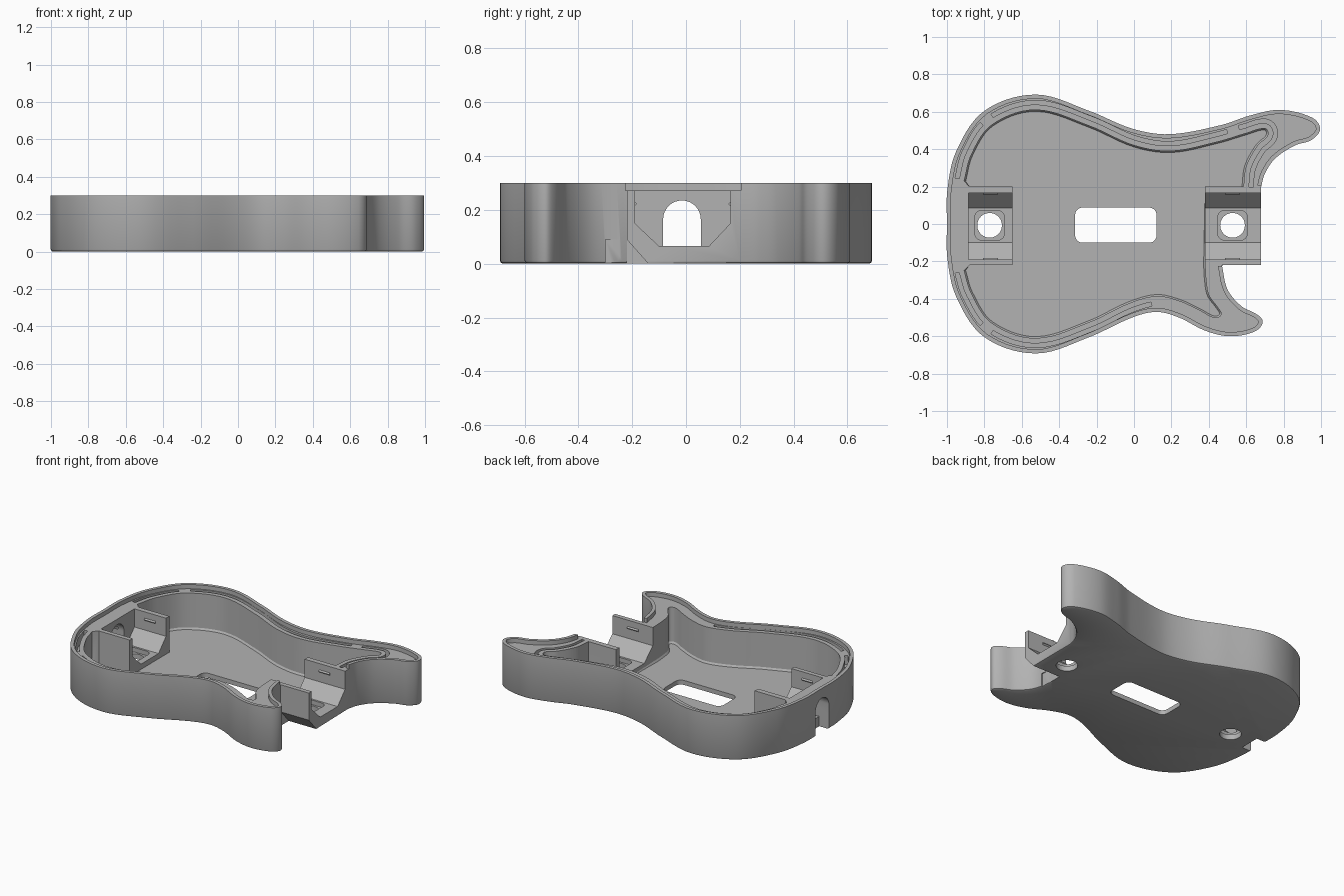
import bpy
import bmesh
import math
from mathutils import Vector
from mathutils.geometry import interpolate_bezier

cube = bpy.data.objects.get("Cube")
if cube:
    bpy.data.objects.remove(cube, do_unlink=True)

grey = bpy.data.materials.new("plain grey")
grey.use_nodes = True
grey.diffuse_color = (0.45, 0.45, 0.45, 1)
grey.node_tree.nodes["Principled BSDF"].inputs["Base Color"].default_value = grey.diffuse_color

HEIGHT, LEDGE, FLOOR = 0.3, 0.272, 0.03
WALL_TOP, WALL_BOTTOM = 0.2, -0.22      # y limits of the two cradles


def smooth_path(points, steps=8):
    """Smooth open path through 2D points."""
    pts = [Vector(p) for p in points]
    last = len(pts) - 1
    tangents = [(pts[min(i + 1, last)] - pts[max(i - 1, 0)]).normalized() for i in range(last + 1)]
    path = []
    for i in range(last):
        reach = (pts[i + 1] - pts[i]).length / 3
        path += interpolate_bezier(pts[i], pts[i] + tangents[i] * reach,
                                   pts[i + 1] - tangents[i + 1] * reach, pts[i + 1], steps)[:-1]
    return [Vector(p[:2]) for p in path] + [pts[-1]]


def offset(path, distance):
    """Shift an open path to its left."""
    result = []
    for i, p in enumerate(path):
        t = (path[min(i + 1, len(path) - 1)] - path[max(i - 1, 0)]).normalized()
        result.append(p + Vector((-t.y, t.x)) * distance)
    return result


def loft(name, rings):
    """Closed solid through rings of 3D points, facing outward."""
    bm = bmesh.new()
    loops = [[bm.verts.new(p) for p in ring] for ring in rings]
    n = len(loops[0])
    for a, b in zip(loops, loops[1:]):
        for i in range(n):
            j = (i + 1) % n
            bm.faces.new((a[i], a[j], b[j], b[i]))
    bm.faces.new(loops[0][::-1])
    bm.faces.new(loops[-1])
    bm.normal_update()
    bmesh.ops.triangulate(bm, faces=bm.faces)
    if bm.calc_volume(signed=True) < 0:
        bmesh.ops.reverse_faces(bm, faces=bm.faces)
    mesh = bpy.data.meshes.new(name)
    bm.to_mesh(mesh)
    bm.free()
    mesh.materials.append(grey)
    obj = bpy.data.objects.new(name, mesh)
    bpy.context.collection.objects.link(obj)
    return obj


def volume(mesh):
    bm = bmesh.new()
    bm.from_mesh(mesh)
    result = bm.calc_volume(signed=True)
    bm.free()
    return result


def carve(target, cutter):
    """Subtract the cutter, accepting only a result of plausible volume."""
    before, removed = volume(target.data), volume(cutter.data)
    cutter.hide_render = True
    for solver in ("EXACT", "MANIFOLD"):
        backup = target.data.copy()
        mod = target.modifiers.new(cutter.name, "BOOLEAN")
        mod.operation, mod.solver, mod.object = "DIFFERENCE", solver, cutter
        bpy.ops.object.modifier_apply(modifier=mod.name)
        if before - removed - 0.001 < volume(target.data) < before:
            break
        target.data = backup
    bpy.data.objects.remove(cutter, do_unlink=True)


def along_z(name, *layers):
    return loft(name, [[(p[0], p[1], z) for p in poly] for poly, z in layers])


def along_x(name, profile, x0, x1):
    return loft(name, [[(x, y, z) for y, z in profile] for x in (x0, x1)])


def rounded_rect(cx, cy, w, h, r):
    poly = []
    for k, (sx, sy) in enumerate(((1, 1), (-1, 1), (-1, -1), (1, -1))):
        for s in range(7):
            a = math.pi / 2 * (k + s / 6)
            poly.append((cx + sx * (w / 2 - r) + r * math.cos(a),
                         cy + sy * (h / 2 - r) + r * math.sin(a)))
    return poly


# Body shell, rounded slightly at the bottom edge
outline = smooth_path([
    (0.68, 0.2), (0.70, 0.27), (0.755, 0.35), (0.86, 0.42), (0.95, 0.45), (0.995, 0.51),
    (0.95, 0.57), (0.78, 0.61), (0.62, 0.58), (0.47, 0.53), (0.19, 0.48), (-0.01, 0.51),
    (-0.24, 0.605), (-0.525, 0.692), (-0.8, 0.605), (-0.95, 0.39), (-0.998, 0.18), (-1, 0),
    (-0.998, -0.18), (-0.95, -0.39), (-0.8, -0.605), (-0.525, -0.692), (-0.24, -0.605),
    (-0.01, -0.5), (0.12, -0.47), (0.24, -0.5), (0.38, -0.57), (0.51, -0.60), (0.645, -0.575),
    (0.688, -0.525), (0.66, -0.485), (0.575, -0.44), (0.50, -0.35), (0.47, -0.22)])
cradle_end = [(0.68, WALL_BOTTOM)]
body = along_z("instrument_body", (offset(outline, 0.012) + cradle_end, 0),
               (offset(outline, 0.004) + cradle_end, 0.004),
               (outline + cradle_end, 0.012), (outline + cradle_end, HEIGHT))

cutters = []

# Lid ledge inside the thin outer lip, open over the neck cradle
ledge = offset(outline, 0.022) + [Vector((0.72, -0.24)), Vector((0.72, WALL_TOP))]
cutters.append(along_z("ledge_cutter", (ledge, LEDGE), (ledge, 0.4)))

# Main cavity, running around both cradles
upper = smooth_path([
    (0.585, 0.2), (0.60, 0.31), (0.66, 0.42), (0.715, 0.475), (0.70, 0.51), (0.6, 0.485),
    (0.45, 0.44), (0.2, 0.39), (0.0, 0.42), (-0.24, 0.525), (-0.525, 0.61), (-0.76, 0.53),
    (-0.87, 0.37), (-0.908, 0.23)])
lower = smooth_path([
    (-0.908, -0.25), (-0.87, -0.37), (-0.76, -0.53), (-0.525, -0.61), (-0.24, -0.525),
    (-0.03, -0.425), (0.12, -0.385), (0.24, -0.41), (0.35, -0.46), (0.43, -0.5),
    (0.465, -0.485), (0.45, -0.45), (0.40, -0.38), (0.385, -0.3), (0.38, -0.22)])


def cavity_ring(inset):
    tail = [(-0.88, WALL_TOP), (-0.65, WALL_TOP), (-0.65, WALL_BOTTOM), (-0.88, WALL_BOTTOM)]
    neck = [(0.38, WALL_TOP)]
    return offset(upper, inset) + tail + offset(lower, inset) + neck


cutters.append(along_z("cavity_cutter", (cavity_ring(0.008), FLOOR),
                       (cavity_ring(0), 0.042), (cavity_ring(0), 0.4)))

# Narrow seal grooves in the ledge, broken by short bridges
bridges = [Vector(p) for p in ((0.53, 0.505), (-0.79, 0.56), (-0.79, -0.56), (0.125, -0.425))]
for path in (upper, lower):
    middle = offset(path, -0.04)
    dense = [a.lerp(b, t / 4) for a, b in zip(middle, middle[1:]) for t in range(4)]
    pieces = [[]]
    for p in dense:
        if min((p - b).length for b in bridges) < 0.03:
            pieces.append([])
        else:
            pieces[-1].append(p)
    for piece in pieces:
        if len(piece) > 4:
            strip = offset(piece, 0.011) + offset(piece, -0.011)[::-1]
            cutters.append(along_z("groove_cutter", (strip, 0.21), (strip, 0.4)))

# Cradle troughs with faceted sides
trough = [(-0.1, 0.065), (0.085, 0.065), (0.165, 0.15), (0.165, 0.4),
          (-0.19, 0.4), (-0.19, 0.15)]
cutters.append(along_x("tail_trough_cutter", trough, -0.885, -0.6))
cutters.append(along_x("neck_trough_cutter", trough, 0.3, 0.8))

# Sloped underside of the neck cradle
wedge = [(-0.3, -0.1), (-0.14, -0.1), (-0.14, 0), (-0.22, 0.09), (-0.3, 0.09)]
cutters.append(along_x("cradle_slope_cutter", wedge, 0.475, 0.8))


# Arched opening in the tail end
def arch(base):
    curve = [(-0.015 + 0.07 * math.cos(math.pi * s / 16),
              0.165 + 0.07 * math.sin(math.pi * s / 16)) for s in range(17)]
    return [(0.055, base)] + curve + [(-0.085, base)]


cutters.append(along_x("arch_cutter", arch(0.066), -1.1, -0.86))
cutters.append(along_x("arch_foot_cutter", arch(-0.1), -1.1, -0.93))

# Square pockets and round holes in the cradle floors
for x in (-0.772, 0.527):
    pocket = rounded_rect(x, -0.007, 0.158, 0.158, 0.035)
    hole = rounded_rect(x, -0.007, 0.132, 0.132, 0.065)
    cutters.append(along_z("pocket_cutter", (pocket, 0.035), (pocket, 0.1)))
    cutters.append(along_z("hole_cutter", (hole, -0.1), (hole, 0.1)))

# Rounded slot through the floor
slot = rounded_rect(-0.097, -0.006, 0.436, 0.188, 0.04)
cutters.append(along_z("slot_cutter", (slot, -0.1), (slot, 0.1)))

# Cut everything out of the body
bpy.context.view_layer.objects.active = body
for cutter in cutters:
    carve(body, cutter)

# Small snap ridges on the cradle walls
parts = [body]
for label, x in (("tail", -0.768), ("neck", 0.527)):
    for side, wall, inward in (("left", 0.165, -1), ("right", -0.19, 1)):
        ridge = [(wall - inward * 0.004, 0.21), (wall + inward * 0.008, 0.222),
                 (wall - inward * 0.004, 0.234)]
        parts.append(along_x(f"{label}_{side}_snap_ridge", ridge, x - 0.04, x + 0.04))

for part in parts:
    bpy.ops.object.select_all(action="DESELECT")
    part.select_set(True)
    bpy.context.view_layer.objects.active = part
    bpy.ops.object.shade_smooth_by_angle(angle=math.radians(30))
